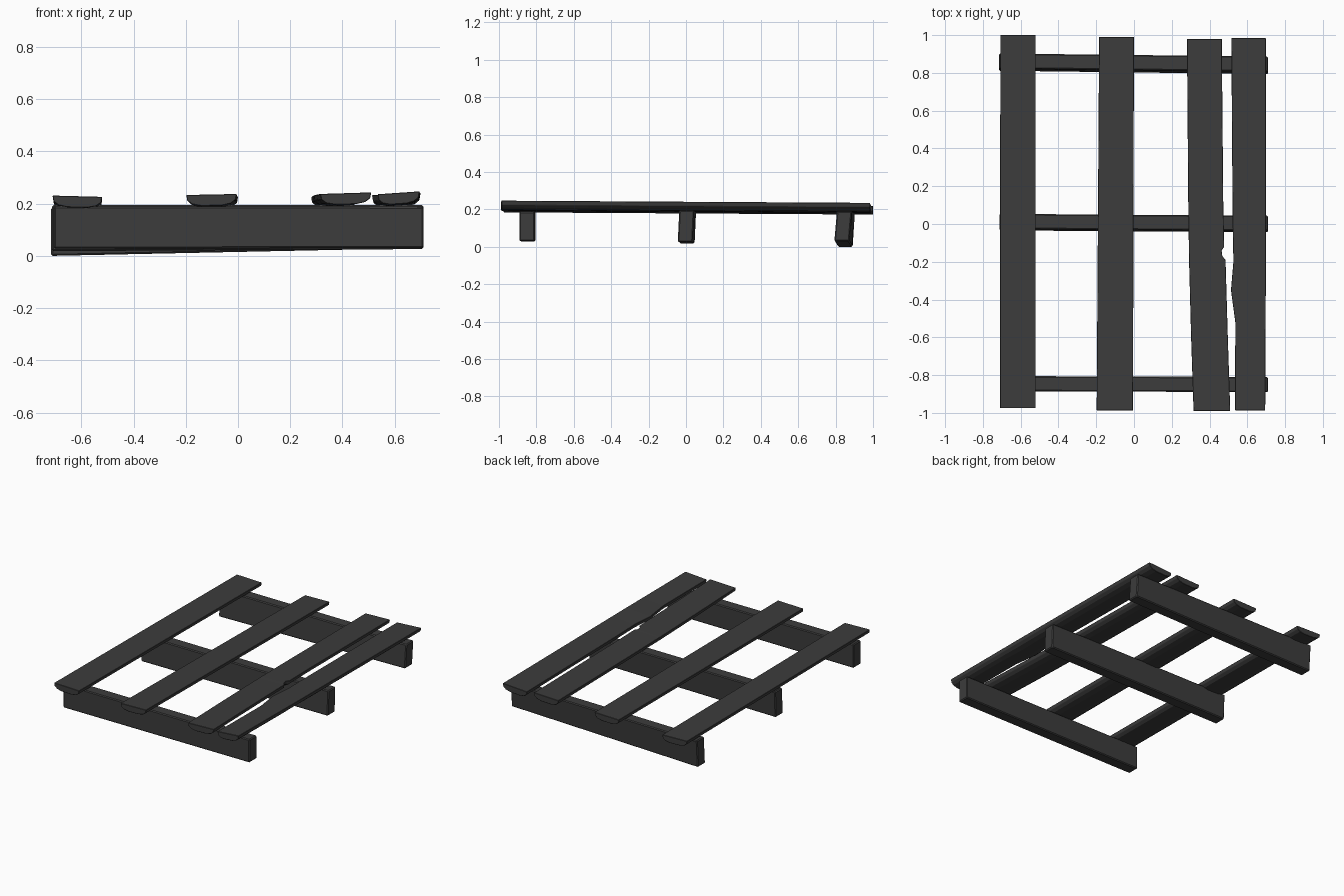
import bpy
import bmesh

cube = bpy.data.objects.get("Cube")
if cube:
    bpy.data.objects.remove(cube, do_unlink=True)

wood = bpy.data.materials.new("charcoal wood")
wood.use_nodes = True
colour = (0.045, 0.045, 0.045, 1)
wood.diffuse_color = colour
shader = wood.node_tree.nodes["Principled BSDF"]
shader.inputs["Base Color"].default_value = colour
shader.inputs["Roughness"].default_value = 0.9


def loft(name, rings, bevel):
    """Skin matching rings of points into a closed solid."""
    bm = bmesh.new()
    rows = [[bm.verts.new(p) for p in ring] for ring in rings]
    for a, b in zip(rows, rows[1:]):
        for i in range(len(a)):
            j = (i + 1) % len(a)
            bm.faces.new((a[i], a[j], b[j], b[i]))
    bm.faces.new(rows[0])
    bm.faces.new(rows[-1])
    bmesh.ops.recalc_face_normals(bm, faces=bm.faces)
    mesh = bpy.data.meshes.new(name)
    bm.to_mesh(mesh)
    bm.free()
    mesh.materials.append(wood)
    obj = bpy.data.objects.new(name, mesh)
    bpy.context.collection.objects.link(obj)
    mod = obj.modifiers.new("worn edges", "BEVEL")
    mod.width = bevel
    mod.segments = 1
    mod.limit_method = "ANGLE"
    return obj


def plank(name, z_left, z_right, stations):
    """Board along y with a flat top and a rounded-off underside."""
    rings = []
    for y, left, right in stations:
        w = right - left
        drop = -0.006 * y - 0.004

        def point(t, depth):
            z = z_left + (z_right - z_left) * t + drop - depth
            return (left + w * t, y, z)

        rings.append([point(0, 0), point(1, 0), point(0.98, 0.022),
                      point(0.88, 0.036), point(0.7, 0.043),
                      point(0.3, 0.043), point(0.12, 0.036), point(0.02, 0.022)])
    loft(name, rings, 0.002)


def beam(name, ends):
    """Crosswise beam; each end gives x, y centre, bottom, top and lean."""
    half = 0.04
    rings = [[(x, y - half - lean, low), (x, y + half - lean, low),
              (x, y + half + lean, high), (x, y - half + lean, high)]
             for x, y, low, high, lean in ends]
    loft(name, rings, 0.006)


# Crosswise beams
beam("front_beam", [(-0.705, -0.845, 0.028, 0.19, 0), (0.71, -0.85, 0.03, 0.188, 0)])
beam("middle_beam", [(-0.712, 0.01, 0.018, 0.195, 0.004), (0.71, 0, 0.026, 0.195, 0.004)])
beam("back_beam", [(-0.715, 0.857, 0, 0.185, 0.006), (0.71, 0.84, 0.03, 0.19, 0.007)])

# Straight top boards
plank("right_plank", 0.229, 0.224, [(-0.975, -0.71, -0.52), (1, -0.708, -0.52)])
plank("inner_right_plank", 0.231, 0.235, [(-0.987, -0.198, -0.005), (0.99, -0.185, 0)])

# Crooked board with a small notch in its edge
plank("inner_left_plank", 0.235, 0.241, [
    (-0.99, 0.315, 0.51), (-0.6, 0.302, 0.497), (-0.19, 0.291, 0.485),
    (-0.17, 0.291, 0.468), (-0.14, 0.29, 0.464), (-0.12, 0.29, 0.478),
    (0.1, 0.287, 0.473), (0.98, 0.28, 0.465)])

# Narrow board with a worn, wavy edge
plank("left_plank", 0.234, 0.245, [
    (-0.987, 0.535, 0.695), (-0.52, 0.536, 0.697), (-0.35, 0.513, 0.698),
    (-0.2, 0.526, 0.698), (0, 0.522, 0.698), (0.985, 0.515, 0.698)])
